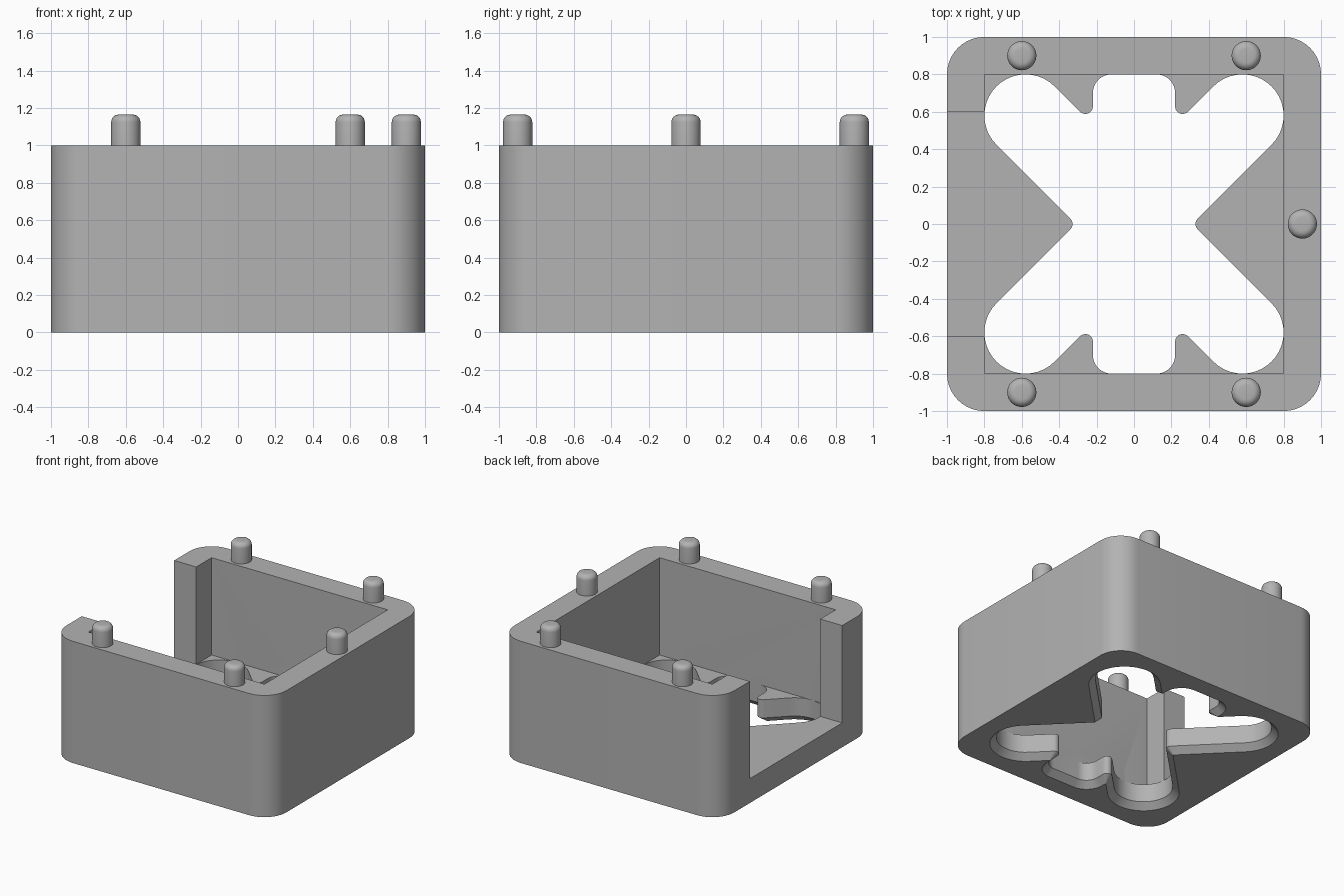
import bpy, bmesh, math
from mathutils import Vector

cube = bpy.data.objects.get("Cube")
if cube:
    bpy.data.objects.remove(cube, do_unlink=True)

grey = bpy.data.materials.new("plain grey")
grey.use_nodes = True
GREY = (0.45, 0.45, 0.45, 1)
grey.diffuse_color = GREY
grey.node_tree.nodes["Principled BSDF"].inputs["Base Color"].default_value = GREY


def fillet(corners, grow=0.0, steps=10):
    """Round a counter-clockwise list of (x, y, radius), grown outward."""
    out, n = [], len(corners)
    for i, (x, y, r) in enumerate(corners):
        p = Vector((x, y))
        a = (p - Vector(corners[i - 1][:2])).normalized()
        b = (Vector(corners[(i + 1) % n][:2]) - p).normalized()
        turn = a.x * b.y - a.y * b.x
        side = 1 if turn > 0 else -1
        na, nb = Vector((a.y, -a.x)), Vector((b.y, -b.x))
        miter = (na + nb) / (1 + na.dot(nb))
        p = p + miter * grow
        r = max(r + side * grow, 0.004)
        centre = p - miter * r * side
        start = na * side
        angle = math.atan2(turn, a.dot(b))
        for k in range(steps + 1):
            t = angle * k / steps
            c, s = math.cos(t), math.sin(t)
            out.append(centre + r * Vector((start.x * c - start.y * s,
                                            start.x * s + start.y * c)))
    return out


def loft(name, rings):
    """Solid through (outline, z) rings with equal point counts."""
    bm = bmesh.new()
    loops = [[bm.verts.new((p[0], p[1], z)) for p in pts] for pts, z in rings]
    n = len(loops[0])
    for low, high in zip(loops, loops[1:]):
        for i in range(n):
            j = (i + 1) % n
            bm.faces.new((low[i], low[j], high[j], high[i]))
    bm.faces.new(loops[0][::-1])
    bm.faces.new(loops[-1])
    bmesh.ops.recalc_face_normals(bm, faces=bm.faces)
    mesh = bpy.data.meshes.new(name)
    bm.to_mesh(mesh)
    bm.free()
    mesh.materials.append(grey)
    obj = bpy.data.objects.new(name, mesh)
    bpy.context.collection.objects.link(obj)
    return obj


def rect(x0, x1, y0, y1, r=None):
    pts = [(x0, y0), (x1, y0), (x1, y1), (x0, y1)]
    return pts if r is None else fillet([(x, y, r) for x, y in pts])


def activate(obj):
    bpy.ops.object.select_all(action='DESELECT')
    obj.select_set(True)
    bpy.context.view_layer.objects.active = obj


def cut(obj, cutter):
    cutter.hide_render = True
    activate(obj)
    mod = obj.modifiers.new("cut", 'BOOLEAN')
    mod.operation, mod.solver, mod.object = 'DIFFERENCE', 'EXACT', cutter
    bpy.ops.object.modifier_apply(modifier=mod.name)
    bpy.data.objects.remove(cutter, do_unlink=True)


def smooth(obj):
    activate(obj)
    bpy.ops.object.shade_smooth_by_angle(angle=math.radians(30))


# Rounded housing, hollowed out and open on one side
FLOOR, WALL, CHAMFER = 0.2, 0.8, 0.05
outer = rect(-1, 1, -1, 1, 0.2)
housing = loft("housing", [(outer, 0), (outer, 1)])
cavity = rect(-WALL, WALL, -WALL, WALL)
cut(housing, loft("cavity_cutter", [(cavity, FLOOR), (cavity, 1.2)]))
gap = rect(-1.2, -0.7, -0.6, 0.6)
cut(housing, loft("side_opening_cutter", [(gap, FLOOR), (gap, 1.2)]))

# Floor cut-out: one quarter of the outline, mirrored twice
TIP = 0.312
upper = [(0.891, 0.58, 0.22), (0.58, 0.891, 0.22),
         (0.22, 0.22 + TIP, 0.04), (0.22, WALL, 0.1)]
half = [(TIP, 0, 0.04)] + upper + [(-x, y, r) for x, y, r in reversed(upper)]
outline = half + [(-x, -y, r) for x, y, r in half]
straight = fillet(outline)
cut(housing, loft("floor_cutter", [
    (fillet(outline, CHAMFER + 0.01), -0.01),
    (fillet(outline, CHAMFER), 0),
    (straight, CHAMFER), (straight, FLOOR + 0.1)]))
smooth(housing)

# Locating pegs with rounded tops
R, ROUND, TOP = 0.078, 0.04, 1.165


def circle(r, n=40):
    return [(r * math.cos(math.tau * i / n), r * math.sin(math.tau * i / n))
            for i in range(n)]


spots = [(x, y) for x in (-0.6, 0.6) for y in (-0.9, 0.9)] + [(0.9, 0)]
for number, (x, y) in enumerate(spots, 1):
    rings = [(circle(R), 1)]
    for k in range(7):
        t = math.pi / 2 * k / 6
        rings.append((circle(R - ROUND + ROUND * math.cos(t)),
                      TOP - ROUND + ROUND * math.sin(t)))
    peg = loft(f"peg_{number}", rings)
    peg.location = (x, y, 0)
    smooth(peg)
